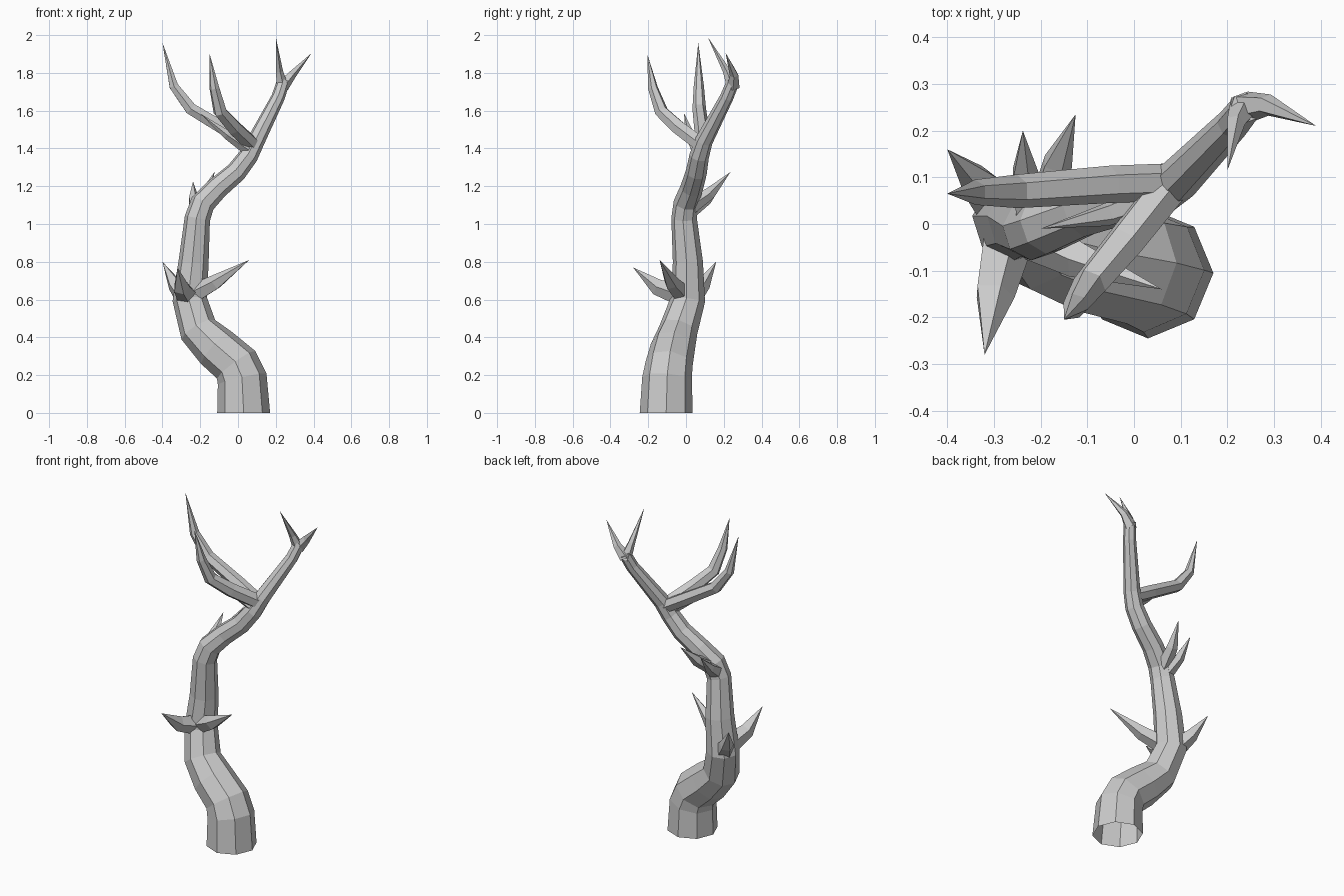
import bpy
import bmesh
import math
from mathutils import Vector


def limb(name, path, sides=6, cap_start=True):
    """Sweep a polygon along (x, y, z, radius) points; radius 0 makes a sharp tip."""
    pts = [Vector(p[:3]) for p in path]
    bm = bmesh.new()
    rings = []
    u = Vector((1, 0, 0))
    prev = None
    for i, p in enumerate(pts):
        a, b = pts[max(i - 1, 0)], pts[min(i + 1, len(pts) - 1)]
        t = (p - a).normalized() + (b - p).normalized()
        t.normalize()
        if not cap_start and i == 0:
            t = Vector((0, 0, 1))
        if prev is None:
            if abs(t.x) > 0.85:
                u = Vector((0, 1, 0))
        else:
            u = prev.rotation_difference(t) @ u
        u = (u - t * u.dot(t)).normalized()
        v = t.cross(u)
        prev = t
        r = path[i][3]
        if r == 0:
            rings.append([bm.verts.new(p)])
            continue
        rings.append([bm.verts.new(p + r * (math.cos(k * math.tau / sides) * u
                                            + math.sin(k * math.tau / sides) * v))
                      for k in range(sides)])
    for lo, hi in zip(rings, rings[1:]):
        for k in range(sides):
            n = (k + 1) % sides
            if len(hi) == 1:
                bm.faces.new((lo[k], lo[n], hi[0]))
            else:
                bm.faces.new((lo[k], lo[n], hi[n], hi[k]))
    if cap_start:
        bm.faces.new(rings[0][::-1])
    if len(rings[-1]) > 1:
        bm.faces.new(rings[-1])
    me = bpy.data.meshes.new(name)
    bm.to_mesh(me)
    bm.free()
    ob = bpy.data.objects.new(name, me)
    bpy.context.collection.objects.link(ob)
    return ob


# Crooked trunk running into the right-hand branch, open at the bottom
limb("trunk", [
    (.03, -.105, 0, .14), (.022, -.10, .18, .132), (-.01, -.09, .255, .125),
    (-.115, -.07, .345, .118), (-.21, -.04, .44, .103), (-.255, .01, .60, .092),
    (-.235, .01, .80, .08), (-.215, -.01, 1.03, .068), (-.187, 0, 1.11, .066),
    (-.11, .03, 1.19, .06), (-.01, .055, 1.275, .056), (.055, .07, 1.36, .052),
    (.095, .095, 1.44, .047), (.212, .215, 1.67, .036), (.24, .25, 1.755, .034),
], sides=8, cap_start=False)

# Two long upper branches leaving the fork
limb("left_branch", [(.085, .09, 1.41, .04), (-.05, .085, 1.49, .04),
                     (-.25, .07, 1.61, .036), (-.34, .068, 1.73, .027),
                     (-.40, .065, 1.96, 0)])
limb("front_branch", [(.075, .08, 1.42, .044), (-.02, -.04, 1.51, .042),
                      (-.095, -.13, 1.595, .037), (-.125, -.175, 1.72, .027),
                      (-.15, -.205, 1.90, 0)])

# Short thorns: base, middle and tip
thorns = {
    "top_inner": [(.235, .25, 1.72, .034), (.217, .215, 1.81, .021), (.20, .115, 1.99, 0)],
    "top_outer": [(.235, .25, 1.73, .036), (.285, .255, 1.79, .024), (.39, .21, 1.905, 0)],
    "fork": [(.05, .06, 1.40, .035), (-.06, .02, 1.475, .025), (-.20, -.01, 1.585, 0)],
    "upper_back": [(-.19, .02, 1.09, .045), (-.165, .13, 1.165, .033), (-.125, .235, 1.275, 0)],
    "upper_left": [(-.215, .02, 1.07, .045), (-.235, .11, 1.13, .03), (-.238, .20, 1.225, 0)],
    "lower_right": [(-.25, -.01, .62, .055), (-.12, -.075, .69, .042), (.06, -.14, .81, 0)],
    "lower_front": [(-.27, -.02, .62, .06), (-.30, -.15, .665, .045), (-.32, -.28, .77, 0)],
    "lower_left": [(-.27, .02, .60, .06), (-.335, .09, .68, .04), (-.40, .16, .80, 0)],
}
for part, path in thorns.items():
    limb(part + "_thorn", path, sides=5)
